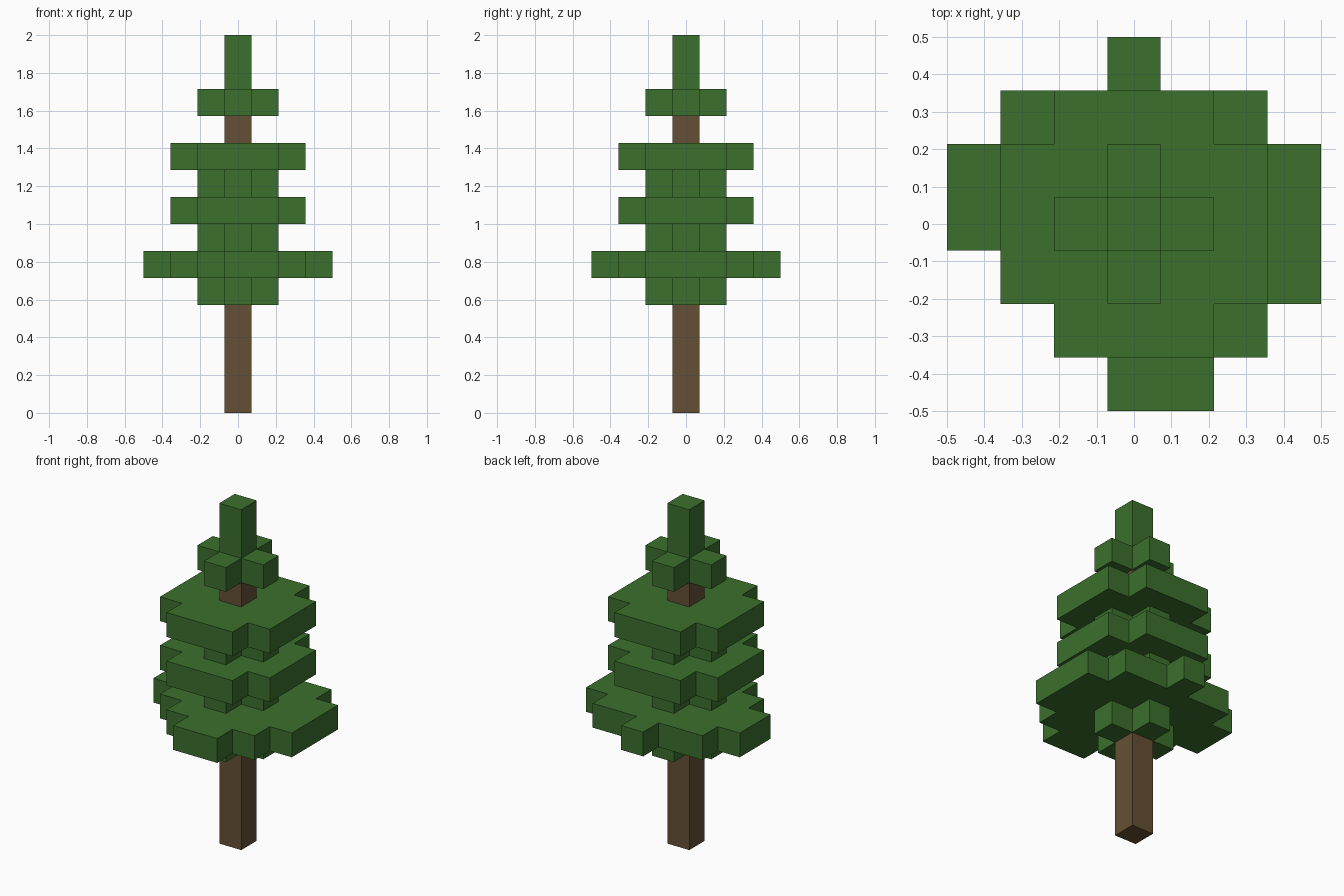
import bpy, bmesh
from math import radians
from mathutils import Vector

cube = bpy.data.objects.get("Cube")
if cube:
    bpy.data.objects.remove(cube, do_unlink=True)

U = 1 / 7  # block size: the tree is 14 blocks tall


def material(name, rgb):
    m = bpy.data.materials.new(name)
    m.use_nodes = True
    m.diffuse_color = (*rgb, 1)
    m.node_tree.nodes["Principled BSDF"].inputs["Base Color"].default_value = (*rgb, 1)
    return m


bark = material("bark brown", (0.130, 0.080, 0.034))
needles = material("needle green", (0.044, 0.162, 0.026))

# Cross-sections in block cells
post = {(0, 0)}
cross = {(x, y) for x in (-1, 0, 1) for y in (-1, 0, 1) if x * y == 0}
disc = {(x, y) for x in range(-2, 3) for y in range(-2, 3) if abs(x * y) < 4}
skirt_rows = {3: (0, 0), 2: (-2, 2), 1: (-3, 3), 0: (-3, 3),
              -1: (-2, 3), -2: (-1, 2), -3: (0, 1)}
skirt = {(x, y) for y, (a, b) in skirt_rows.items() for x in range(a, b + 1)}

# Parts: name, material, cross-section, levels
parts = [
    ("trunk", bark, post, range(0, 4)),
    ("foliage_base", needles, cross, [4]),
    ("foliage_skirt", needles, skirt, [5]),
    ("foliage_lower_core", needles, cross, [6]),
    ("foliage_middle_tier", needles, disc, [7]),
    ("foliage_upper_core", needles, cross, [8]),
    ("foliage_upper_tier", needles, disc, [9]),
    ("upper_trunk", bark, post, [10]),
    ("foliage_crown", needles, cross, [11]),
    ("treetop", needles, post, [12, 13]),
]
filled = {(x, y, z) for _, _, cells, levels in parts for x, y in cells for z in levels}


def build(name, mat, cells, levels):
    """Make the outer shell of a block part, leaving out faces against other blocks."""
    bm = bmesh.new()
    for x, y in cells:
        for z in levels:
            centre = Vector((x, y, z + 0.5))
            for axis in range(3):
                for sign in (-1, 1):
                    n = Vector((0, 0, 0))
                    n[axis] = sign
                    if (x + int(n.x), y + int(n.y), z + int(n.z)) in filled:
                        continue
                    u = Vector((0, 0, 0))
                    u[(axis + 1) % 3] = 0.5
                    v = n.cross(u)
                    mid = centre + n / 2
                    corners = (mid - u - v, mid + u - v, mid + u + v, mid - u + v)
                    bm.faces.new([bm.verts.new(c * U) for c in corners])
    bmesh.ops.remove_doubles(bm, verts=bm.verts, dist=0.001)
    # Merge coplanar blocks into broad flat faces
    bmesh.ops.dissolve_limit(bm, angle_limit=radians(1), verts=bm.verts, edges=bm.edges)
    mesh = bpy.data.meshes.new(name)
    bm.to_mesh(mesh)
    bm.free()
    mesh.materials.append(mat)
    bpy.context.collection.objects.link(bpy.data.objects.new(name, mesh))


for part in parts:
    build(*part)
